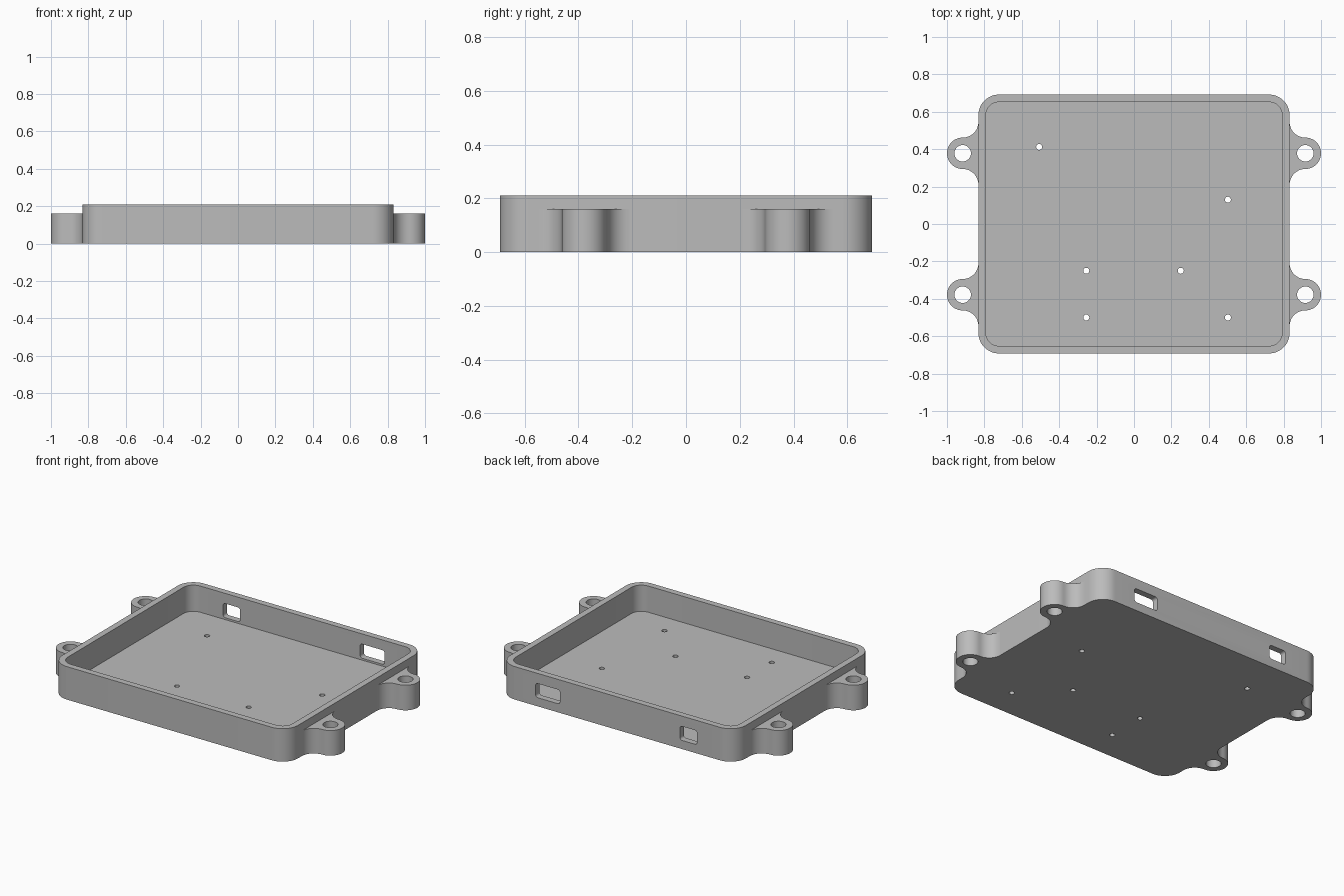
import bpy
import bmesh
from math import cos, sin, pi, radians
from mathutils import Matrix

cube = bpy.data.objects.get("Cube")
if cube:
    bpy.data.objects.remove(cube, do_unlink=True)

grey = bpy.data.materials.new("grey plastic")
grey.use_nodes = True
colour = (0.5, 0.5, 0.5, 1)
grey.diffuse_color = colour
grey.node_tree.nodes["Principled BSDF"].inputs["Base Color"].default_value = colour

HALF_X, HALF_Y, HEIGHT = 0.832, 0.692, 0.21
WALL, FLOOR, CORNER = 0.04, 0.043, 0.11
EAR_X, EAR_Y, EAR_R, EAR_H = 0.916, 0.378, 0.084, 0.16


def arc(cx, cy, r, start, end, steps=12):
    angles = [radians(start + (end - start) * i / steps) for i in range(steps + 1)]
    return [(cx + r * cos(a), cy + r * sin(a)) for a in angles]


def circle(cx, cy, r):
    return arc(cx, cy, r, 0, 360, 32)[:-1]


def rounded_rect(cx, cy, hx, hy, r):
    points = []
    for i, (sx, sy) in enumerate([(1, 1), (-1, 1), (-1, -1), (1, -1)]):
        points += arc(cx + sx * (hx - r), cy + sy * (hy - r), r, i * 90, i * 90 + 90)
    return points


def prism(name, outline, bottom, top, matrix=Matrix()):
    """Extrude a closed outline upward, then place it with a matrix."""
    bm = bmesh.new()
    face = bm.faces.new([bm.verts.new((x, y, bottom)) for x, y in outline])
    side = bmesh.ops.extrude_face_region(bm, geom=[face])["geom"]
    moved = [v for v in side if isinstance(v, bmesh.types.BMVert)]
    bmesh.ops.translate(bm, verts=moved, vec=(0, 0, top - bottom))
    bm.transform(matrix)
    bmesh.ops.recalc_face_normals(bm, faces=bm.faces)
    mesh = bpy.data.meshes.new(name)
    bm.to_mesh(mesh)
    bm.free()
    mesh.materials.append(grey)
    obj = bpy.data.objects.new(name, mesh)
    bpy.context.collection.objects.link(obj)
    return obj


def activate(obj):
    bpy.ops.object.select_all(action="DESELECT")
    obj.select_set(True)
    bpy.context.view_layer.objects.active = obj


def cut(obj, cutters):
    activate(obj)
    for cutter in cutters:
        mod = obj.modifiers.new("cut", "BOOLEAN")
        mod.operation = "DIFFERENCE"
        mod.solver = "EXACT"
        mod.object = cutter
        bpy.ops.object.modifier_apply(modifier=mod.name)
        bpy.data.objects.remove(cutter, do_unlink=True)
    bpy.ops.object.shade_smooth_by_angle(angle=radians(30))


# Open tray with rounded corners
tray = prism("tray", rounded_rect(0, 0, HALF_X, HALF_Y, CORNER), 0, HEIGHT)
cavity = rounded_rect(0, 0, HALF_X - WALL, HALF_Y - WALL, CORNER - WALL)
cutters = [prism("cavity_cutter", cavity, FLOOR, HEIGHT + 0.1)]

# Screw holes through the floor
for x, y in [(-0.507, 0.412), (0.502, 0.13), (-0.255, -0.25),
             (0.25, -0.25), (-0.255, -0.5), (0.502, -0.5)]:
    cutters.append(prism("screw_hole_cutter", circle(x, y, 0.016), -0.1, 0.1))

# Two connector openings in the back wall
upright = Matrix.Rotation(pi / 2, 4, "X")
for x, half in [(0.49, 0.086), (-0.502, 0.06)]:
    opening = rounded_rect(x, 0.1, half, 0.045, 0.016)
    cutters.append(prism("opening_cutter", opening, -HALF_Y - 0.1, -HALF_Y + 0.1, upright))
cut(tray, cutters)

# Mounting ears blended into the side walls
fillet = EAR_X - HALF_X
reach = EAR_R + fillet
root = HALF_X - 0.015
ear = [(root, -reach)]
ear += arc(EAR_X, -reach, fillet, 180, 90)
ear += arc(EAR_X, 0, EAR_R, -90, 90, 24)[1:-1]
ear += arc(EAR_X, reach, fillet, 270, 180)
ear += [(root, reach)]
for side, sx in (("left", 1), ("right", -1)):
    for end, sy in (("front", -1), ("back", 1)):
        place = Matrix.Translation((0, sy * EAR_Y, 0)) @ Matrix.Diagonal((sx, 1, 1, 1))
        lug = prism(f"{end}_{side}_ear", ear, 0, EAR_H, place)
        hole = circle(sx * EAR_X, sy * EAR_Y, 0.044)
        cut(lug, [prism("ear_hole_cutter", hole, -0.1, EAR_H + 0.1)])
